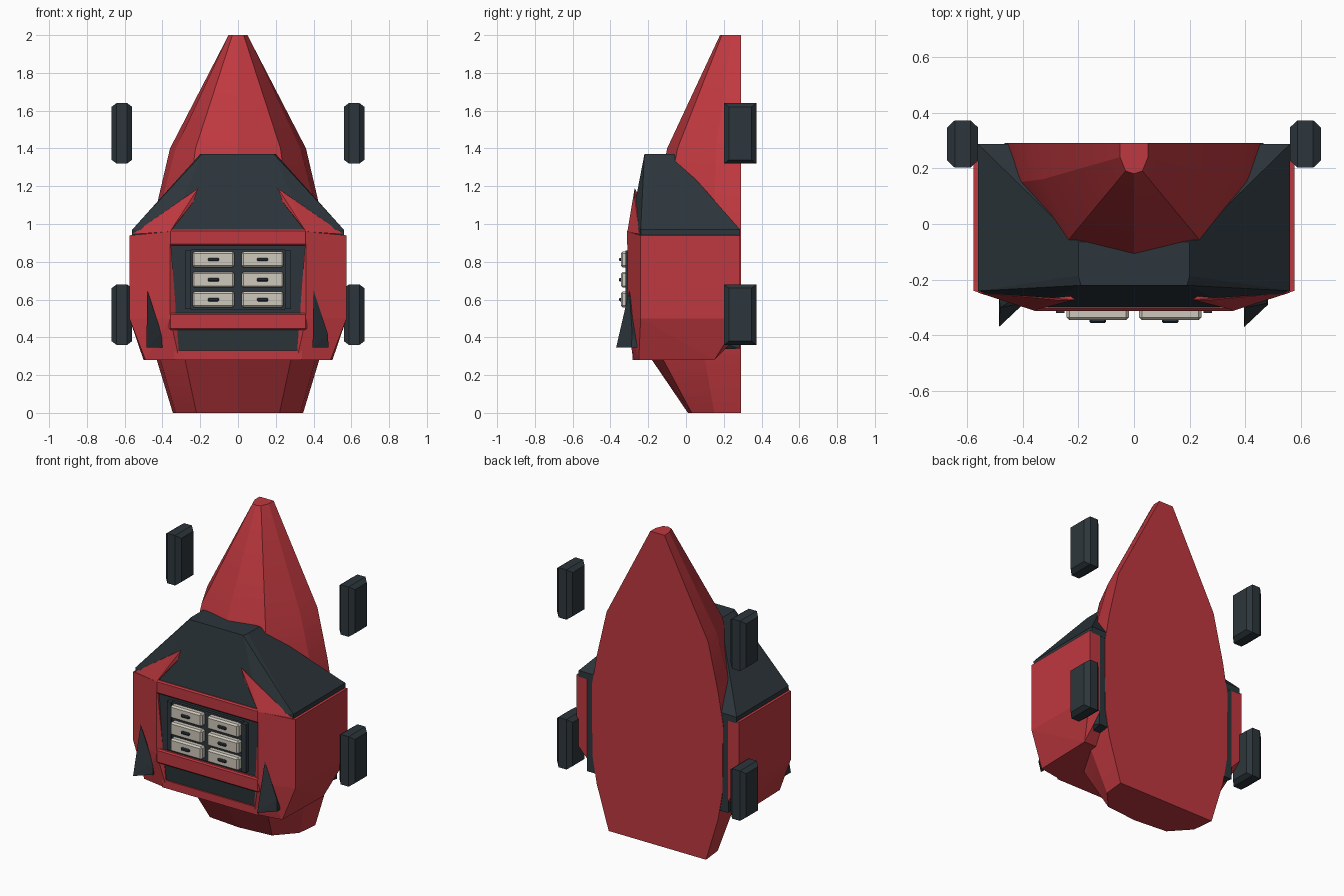
import bpy, bmesh, math
from mathutils import Vector

if "Cube" in bpy.data.objects:
    bpy.data.objects.remove(bpy.data.objects["Cube"], do_unlink=True)


def material(name, rgb):
    m = bpy.data.materials.new(name)
    m.use_nodes = True
    m.diffuse_color = (*rgb, 1)
    m.node_tree.nodes["Principled BSDF"].inputs["Base Color"].default_value = (*rgb, 1)
    return m


RED = material("red paint", (0.52, 0.04, 0.05))
DARK = material("dark slate", (0.026, 0.037, 0.045))
BEIGE = material("warm beige", (0.62, 0.58, 0.5))


def finish(name, bm, mat):
    bmesh.ops.recalc_face_normals(bm, faces=bm.faces)
    mesh = bpy.data.meshes.new(name)
    bm.to_mesh(mesh)
    bm.free()
    mesh.materials.append(mat)
    ob = bpy.data.objects.new(name, mesh)
    bpy.context.collection.objects.link(ob)
    return ob


def solid(name, points, mat, mirror=False):
    """Convex solid around a few corner points, optionally mirrored within itself."""
    bm = bmesh.new()
    pts = list(points)
    if mirror:
        pts += [(-x, y, z) for x, y, z in points if x]
    for p in pts:
        bm.verts.new(p)
    res = bmesh.ops.convex_hull(bm, input=bm.verts)
    junk = [g for g in res["geom_interior"] if isinstance(g, bmesh.types.BMVert)]
    bmesh.ops.delete(bm, geom=junk, context='VERTS')
    bmesh.ops.dissolve_limit(bm, angle_limit=math.radians(1), verts=bm.verts, edges=bm.edges)
    return finish(name, bm, mat)


def pair(name, points, mat):
    """One convex solid on each side."""
    for side, s in (("left", 1), ("right", -1)):
        solid(f"{side}_{name}", [(s * x, y, z) for x, y, z in points], mat)


def box(name, lo, hi, mat, bevel=0):
    ob = solid(name, [(x, y, z) for x in (lo[0], hi[0])
                      for y in (lo[1], hi[1]) for z in (lo[2], hi[2])], mat)
    if bevel:
        mod = ob.modifiers.new("edge", 'BEVEL')
        mod.width, mod.segments = bevel, 1
    return ob


# Tall faceted hull with a flat back: z, back x, side (x, y), ridge (x, y), centre y
BACK = 0.29
rings = [
    (0.0, 0.345, 0.33, 0.15, 0.22, 0.03, 0.01),
    (0.28, 0.43, 0.41, 0.10, 0.28, -0.12, -0.18),
    (0.45, 0.46, 0.44, 0.10, 0.28, -0.17, -0.22),
    (0.9, 0.465, 0.44, 0.14, 0.28, -0.13, -0.19),
    (1.1, 0.43, 0.41, 0.15, 0.265, -0.1, -0.16),
    (1.4, 0.36, 0.33, 0.16, 0.225, -0.045, -0.1),
    (2.0, 0.05, 0.05, 0.24, 0.03, 0.19, 0.18),
]
bm = bmesh.new()
loops = []
for z, bx, sx, sy, rx, ry, cy in rings:
    half = [(bx, BACK), (sx, sy), (rx, ry)]
    outline = half + [(0, cy)] + [(-x, y) for x, y in reversed(half)]
    loops.append([bm.verts.new((x, y, z)) for x, y in outline])
for a, b in zip(loops, loops[1:]):
    for i in range(len(a)):
        j = (i + 1) % len(a)
        bm.faces.new((a[i], a[j], b[j], b[i]))
bm.faces.new(loops[0])
bm.faces.new(loops[-1])
hull = finish("hull", bm, RED)
bpy.ops.object.select_all(action='DESELECT')
hull.select_set(True)
bpy.context.view_layer.objects.active = hull
bpy.ops.object.shade_smooth_by_angle(angle=math.radians(15))

# Dark core behind the front opening
solid("inner_core", [(0.4, -0.292, 0.96), (0.4, -0.292, 0.5), (0.36, -0.275, 0.33),
                     (0.5, -0.2, 0.94), (0.5, -0.2, 0.5), (0.5, 0.286, 0.34),
                     (0.5, 0.286, 0.94)], DARK, mirror=True)

# Sloped canopy
solid("canopy", [(0.2, -0.065, 1.37), (0.2, -0.185, 1.37), (0.19, -0.22, 1.37),
                 (0.56, 0.287, 0.97), (0.56, -0.24, 0.97), (0.36, -0.298, 0.965),
                 (0.56, 0.287, 0.93), (0.56, -0.235, 0.93), (0.36, -0.298, 0.93)],
      DARK, mirror=True)

# Red side panels and the pointed arms rising from them
pair("side_panel", [(0.36, -0.31, 0.96), (0.36, -0.31, 0.5), (0.31, -0.28, 0.28),
                    (0.49, -0.25, 0.28), (0.575, -0.24, 0.94), (0.575, -0.24, 0.5),
                    (0.575, 0.287, 0.94), (0.575, 0.287, 0.5), (0.5, 0.15, 0.28),
                    (0.32, 0.15, 0.28), (0.5, 0.287, 0.94), (0.5, 0.287, 0.42)], RED)
pair("pointed_arm", [(0.56, -0.246, 0.945), (0.36, -0.31, 0.96), (0.21, -0.272, 1.19),
                     (0.28, -0.272, 1.14), (0.235, -0.275, 1.12), (0.34, -0.2, 0.96),
                     (0.28, -0.22, 1.1), (0.5, -0.2, 0.95)], RED)

# Front crossbars and bottom sill
box("upper_bar", (-0.365, -0.312, 0.885), (0.365, -0.26, 0.97), RED, 0.008)
box("lower_bar", (-0.365, -0.312, 0.44), (0.365, -0.26, 0.53), RED, 0.008)
box("bottom_sill", (-0.34, -0.284, 0.28), (0.34, 0.15, 0.33), RED)

# Cabinet with two columns of three drawers
box("cabinet", (-0.25, -0.31, 0.545), (0.25, -0.27, 0.865), DARK)
pair("cabinet_rail", [(x, y, z) for x in (0.25, 0.28) for y in (-0.27, -0.32)
                      for z in (0.55, 0.86)], DARK)
for col, cx in (("left", 0.13), ("right", -0.13)):
    for row, cz in enumerate((0.6, 0.705, 0.812)):
        box(f"{col}_drawer_{row + 1}", (cx - 0.112, -0.345, cz - 0.042),
            (cx + 0.112, -0.3, cz + 0.042), BEIGE, 0.01)
        box(f"{col}_handle_{row + 1}", (cx - 0.03, -0.355, cz - 0.009),
            (cx + 0.03, -0.34, cz + 0.009), DARK, 0.005)

# Front fins, the same shape shifted across
for side, fx in (("right", -0.485), ("left", 0.395)):
    solid(f"{side}_fin", [(fx, -0.37, 0.345), (fx + 0.005, -0.3, 0.65),
                          (fx, -0.25, 0.345), (fx + 0.085, -0.29, 0.345),
                          (fx + 0.08, -0.285, 0.42), (fx + 0.085, -0.25, 0.345)], DARK)

# Four chamfered pods beside the hull
for level, cz in (("lower", 0.52), ("upper", 1.48)):
    pair(f"{level}_pod", [(0.615 + dx, 0.287 + sy * hy, cz + sz * hz)
                          for dx, hy, hz in ((-0.055, 0.06, 0.14), (-0.028, 0.085, 0.16),
                                             (0.028, 0.085, 0.16), (0.055, 0.06, 0.14))
                          for sy in (-1, 1) for sz in (-1, 1)], DARK)
